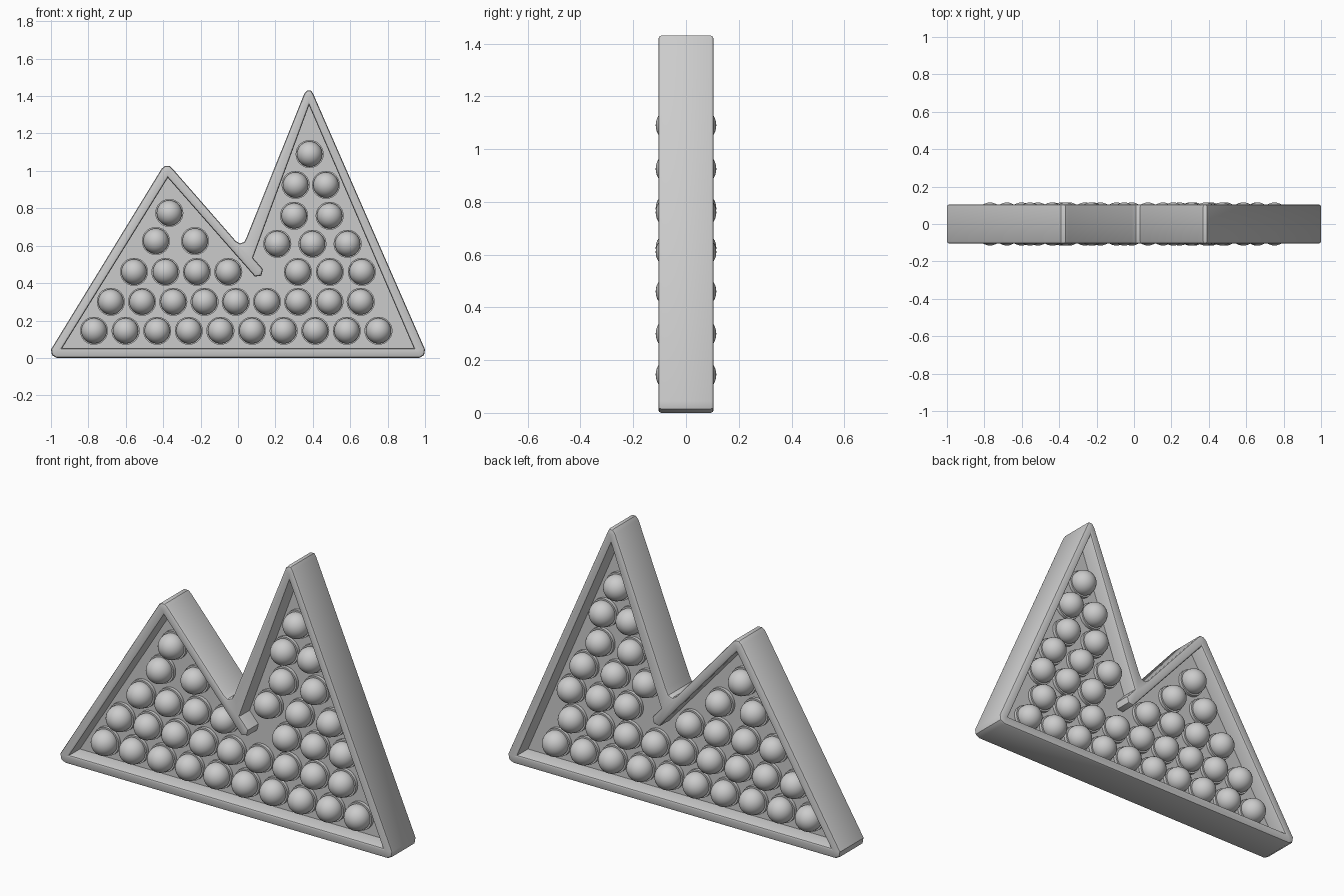
import bpy
import bmesh
import math
from mathutils import Vector, Matrix

cube = bpy.data.objects.get("Cube")
if cube:
    bpy.data.objects.remove(cube, do_unlink=True)

grey = bpy.data.materials.new("plain_grey")
grey.use_nodes = True
grey.diffuse_color = (0.6, 0.6, 0.6, 1)
grey.node_tree.nodes["Principled BSDF"].inputs["Base Color"].default_value = (0.6, 0.6, 0.6, 1)

HALF = 0.105     # half thickness of the frame
PANEL = 0.015    # half thickness of the recessed panel
EDGE = 0.012     # rounding of the rim


def finish(bm, name):
    """Turn a bmesh into a shaded mesh with the shared material."""
    bmesh.ops.recalc_face_normals(bm, faces=bm.faces[:])
    mesh = bpy.data.meshes.new(name)
    bm.to_mesh(mesh)
    bm.free()
    mesh.materials.append(grey)
    mesh.shade_smooth()
    mesh.set_sharp_from_angle(angle=math.radians(35))
    return mesh


def place(mesh, name):
    obj = bpy.data.objects.new(name, mesh)
    bpy.context.scene.collection.objects.link(obj)
    return obj


def offset(points, d):
    """Move a counter-clockwise outline inward by d, with mitred corners."""
    out = []
    for i, p in enumerate(points):
        p = Vector(p)
        a = (p - Vector(points[i - 1])).normalized()
        b = (Vector(points[(i + 1) % len(points)]) - p).normalized()
        na, nb = Vector((-a.y, a.x)), Vector((-b.y, b.x))
        out.append(p + (na + nb) * d / (1 + na.dot(nb)))
    return out


def add_ring(bm, points, y):
    return [bm.verts.new((p[0], y, p[1])) for p in points]


def bridge(bm, r1, r2):
    for i in range(len(r1)):
        bm.faces.new((r1[i - 1], r1[i], r2[i], r2[i - 1]))


# Two-peak outlines: outside of the frame and inside of its rim
outer = [(-.97, 0), (.97, 0), (.995, .015), (1, .045),
         (.402, 1.412), (.39, 1.43), (.37, 1.43), (.354, 1.412),
         (.048, .65), (.033, .62), (.01, .612), (-.012, .625),
         (-.35, 1.012), (-.367, 1.027), (-.39, 1.027), (-.408, 1.012),
         (-1, .045), (-.995, .015)]
inner = [(-.94, .052), (.94, .052), (.38, 1.35), (.08, .535),
         (.133, .475), (.125, .44), (.09, .435), (-.375, .963)]

# Frame: rounded walls swept through the depth, rims filled between them
bm = bmesh.new()
profile = [(EDGE, HALF), (EDGE * .3, HALF - EDGE * .3), (0, HALF - EDGE)]
profile += [(d, -y) for d, y in reversed(profile)]
walls = []
for outline, sign in ((outer, 1), (inner, -1)):
    rings = [add_ring(bm, offset(outline, sign * d), y) for d, y in profile]
    for r1, r2 in zip(rings, rings[1:]):
        bridge(bm, r1, r2)
    walls.append(rings)
for end in (0, -1):
    edges = [bm.edges.get((ring[i - 1], ring[i]))
             for ring in (walls[0][end], walls[1][end]) for i in range(len(ring))]
    bmesh.ops.triangle_fill(bm, use_beauty=True, use_dissolve=False, edges=edges)
place(finish(bm, "frame"), "frame")

# Panel: thin plate that closes the middle of the frame
bm = bmesh.new()
plate = offset(inner, -0.004)
front, back = add_ring(bm, plate, -PANEL), add_ring(bm, plate, PANEL)
bm.faces.new(front)
bm.faces.new(back)
bridge(bm, front, back)
place(finish(bm, "panel"), "panel")

# Bulb: a globe; socket: a short collar behind it; both face -y
face_front = Matrix.Rotation(math.radians(90), 4, "X")
bm = bmesh.new()
bmesh.ops.create_uvsphere(bm, u_segments=28, v_segments=16, radius=0.068, matrix=face_front)
bulb_mesh = finish(bm, "bulb")
bm = bmesh.new()
bmesh.ops.create_cone(bm, cap_ends=True, segments=28, radius1=0.075, radius2=0.075,
                      depth=0.03, matrix=face_front)
socket_mesh = finish(bm, "socket")

# Rows of bulbs: height, first x, spacing, count
rows = [(.145, -.77, .169, 10), (.3, -.68, .167, 9),
        (.46, -.556, .168, 4), (.46, .32, .171, 3),
        (.625, -.439, .209, 2), (.61, .21, .188, 3),
        (.775, -.367, 0, 1), (.76, .3, .19, 2),
        (.925, .308, .162, 2), (1.09, .383, 0, 1)]
for side, label in ((-1, "front"), (1, "back")):
    for z, x, step, count in rows:
        for i in range(count):
            place(bulb_mesh, label + "_bulb").location = (x + i * step, side * 0.047, z)
            place(socket_mesh, label + "_socket").location = (x + i * step, side * 0.017, z)
